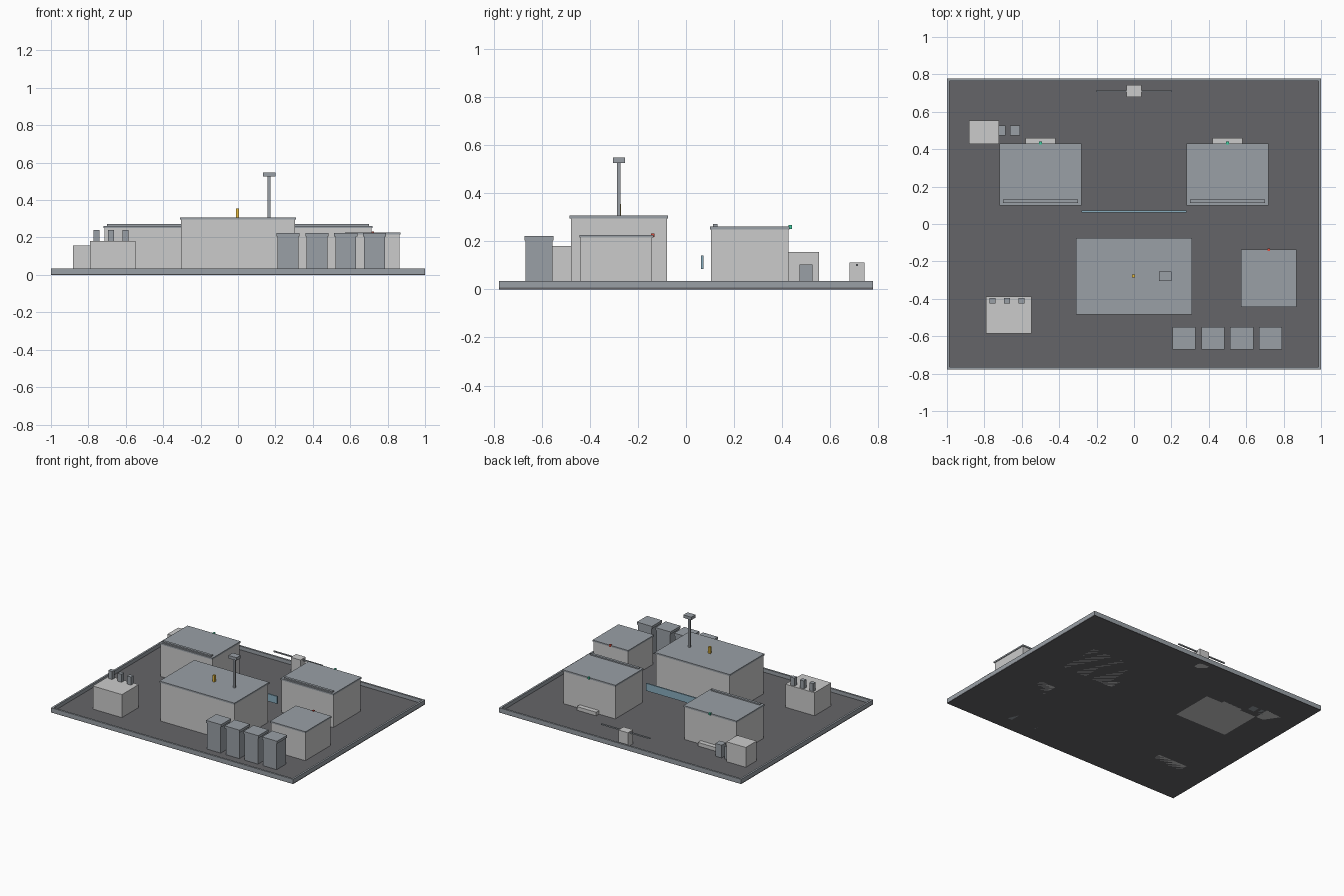
import bpy

if "Cube" in bpy.data.objects:
    bpy.data.objects.remove(bpy.data.objects["Cube"])


def material(name, rgb):
    m = bpy.data.materials.new(name)
    m.diffuse_color = (*rgb, 1)
    m.use_nodes = True
    m.node_tree.nodes["Principled BSDF"].inputs["Base Color"].default_value = m.diffuse_color
    return m


ASPHALT = material("asphalt", (0.13, 0.13, 0.14))
METAL = material("metal", (0.32, 0.35, 0.38))
GLASS = material("glass", (0.25, 0.42, 0.52))
YELLOW = material("yellow", (0.8, 0.5, 0.05))
GREEN = material("green", (0.05, 0.6, 0.35))
RED = material("red", (0.75, 0.08, 0.05))


def box(name, x, y, z, mat=None):
    """Box from (min, max) pairs."""
    bpy.ops.mesh.primitive_cube_add(
        size=1, location=[(a + b) / 2 for a, b in (x, y, z)])
    ob = bpy.context.object
    ob.name = name
    ob.scale = [b - a for a, b in (x, y, z)]
    bpy.ops.object.transform_apply(location=False, rotation=False, scale=True)
    if mat:
        ob.data.materials.append(mat)
    return ob


def around(c, w):
    return (c - w / 2, c + w / 2)


def building(name, x, y, wall_top, roof_top, lip=0.005):
    """Plain walls with a thin overhanging roof slab; x and y are roof extents."""
    box(name + "_walls", (x[0] + lip, x[1] - lip), (y[0] + lip, y[1] - lip), (0, wall_top))
    box(name + "_roof", x, y, (wall_top, roof_top), METAL)


# Yard slab and low perimeter wall
box("yard", (-1, 1), (-0.778, 0.778), (0, 0.008), ASPHALT)
for s, side in ((-1, "front"), (1, "back")):
    box(side + "_perimeter_wall", (-1, 1), around(s * 0.771, 0.014), (0.004, 0.035), METAL)
for s, side in ((-1, "left"), (1, "right")):
    box(side + "_perimeter_wall", around(s * 0.993, 0.014), (-0.764, 0.764), (0.004, 0.035), METAL)

# Main hall with mast and beacon
building("main_hall", (-0.31, 0.31), (-0.484, -0.074), 0.295, 0.307)
box("mast", around(0.167, 0.016), around(-0.279, 0.014), (0.307, 0.527), METAL)
box("mast_head", around(0.167, 0.066), around(-0.279, 0.05), (0.526, 0.548), METAL)
box("beacon", around(-0.002, 0.016), around(-0.279, 0.016), (0.307, 0.356), YELLOW)

# Twin rear halls with roof ridge, dock and lamp
for s, side in ((-1, "left"), (1, "right")):
    c = s * 0.5
    building(side + "_hall", around(c, 0.438), (0.1, 0.431), 0.25, 0.262)
    box(side + "_roof_strip", around(c, 0.4), (0.112, 0.131), (0.262, 0.271), METAL)
    box(side + "_dock", around(c, 0.16), (0.42, 0.46), (0, 0.035))
    box(side + "_lamp", around(c, 0.014), (0.426, 0.44), (0.252, 0.267), GREEN)

# Glazed link panel between the rear halls
box("link_panel", (-0.28, 0.28), around(0.067, 0.01), (0.085, 0.14), GLASS)

# Side house
building("side_house", (0.573, 0.868), (-0.443, -0.136), 0.216, 0.227)
box("side_lamp", around(0.72, 0.014), around(-0.138, 0.014), (0.217, 0.232), RED)

# Row of four capped tanks
for i in range(4):
    c = 0.268 + i * 0.154
    box(f"tank_{i + 1}", around(c, 0.112), around(-0.611, 0.112), (0, 0.205), METAL)
    box(f"tank_cap_{i + 1}", around(c, 0.124), around(-0.611, 0.12), (0.204, 0.223), METAL)

# Generator block with three exhaust stacks
box("generator_block", (-0.79, -0.549), (-0.585, -0.388), (0, 0.18))
for i in range(3):
    box(f"exhaust_{i + 1}", around(-0.757 + i * 0.0775, 0.032), around(-0.411, 0.03), (0.18, 0.24), METAL)

# Substation with two cabinets
box("substation", (-0.882, -0.722), (0.427, 0.554), (0, 0.156))
for i in range(2):
    box(f"cabinet_{i + 1}", around(-0.713 + i * 0.077, 0.052), around(0.499, 0.053), (0, 0.103), METAL)

# Gatehouse and barrier
box("gatehouse", around(0, 0.08), around(0.711, 0.062), (0, 0.112))
box("barrier", around(0, 0.405), around(0.711, 0.008), (0.097, 0.106), METAL)
